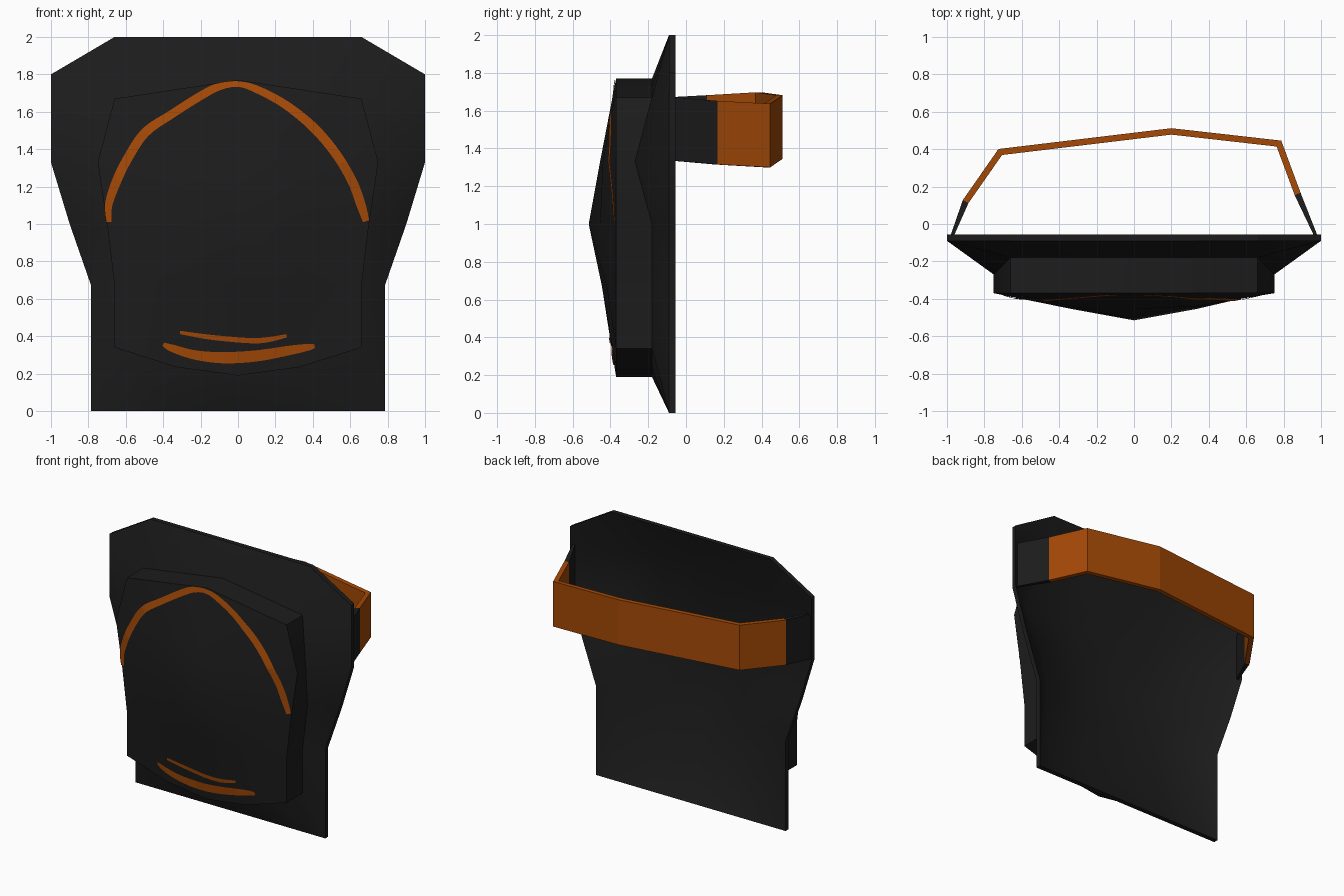
import bpy, bmesh
from math import radians
from mathutils import Vector
from mathutils.bvhtree import BVHTree

if "Cube" in bpy.data.objects:
    bpy.data.objects.remove(bpy.data.objects["Cube"])


def material(name, rgb):
    m = bpy.data.materials.new(name)
    m.use_nodes = True
    m.diffuse_color = (*rgb, 1)
    bsdf = next(n for n in m.node_tree.nodes if n.type == "BSDF_PRINCIPLED")
    bsdf.inputs["Base Color"].default_value = (*rgb, 1)
    return m


black = material("matte black", (0.012, 0.012, 0.012))
orange = material("burnt orange", (0.38, 0.068, 0.002))


def finish(name, bm, mats, smooth=False):
    mesh = bpy.data.meshes.new(name)
    bm.to_mesh(mesh)
    if smooth:
        mesh.shade_smooth()
        mesh.set_sharp_from_angle(angle=radians(30))
    for m in mats:
        mesh.materials.append(m)
    obj = bpy.data.objects.new(name, mesh)
    bpy.context.collection.objects.link(obj)
    return obj


def add_grid(bm, rows):
    """Skin a rectangular table of points and return its vertices."""
    vs = [[bm.verts.new(p) for p in row] for row in rows]
    for a, b in zip(vs, vs[1:]):
        for i in range(len(a) - 1):
            bm.faces.new((a[i], a[i + 1], b[i + 1], b[i]))
    return vs


def border(vs):
    return (vs[0] + [r[-1] for r in vs[1:]] + vs[-1][-2::-1]
            + [r[0] for r in vs[-2:0:-1]])


def slab(front, back):
    """Closed body between two matching grids."""
    bm = bmesh.new()
    a, b = border(add_grid(bm, front)), border(add_grid(bm, back))
    for i in range(len(a)):
        j = (i + 1) % len(a)
        bm.faces.new((a[i], a[j], b[j], b[i]))
    bmesh.ops.recalc_face_normals(bm, faces=bm.faces)
    return bm


def shift(rows, dy):
    return [[p + Vector((0, dy, 0)) for p in row] for row in rows]


# Dished base surface, described on one half and mirrored
heights = (2, 1.67, 1.33, 1, 0.67, 0.34, 0)
inner_x = (0.66, 0.66, 0.75, 0.7, 0.66, 0.66, 0.66)
outer_x = (1, 1, 1, 0.9, 0.785, 0.785, 0.785)
depth = ((0.09, 0.09, 0.09), (0.18, 0.18, 0.18), (0.265, 0.25, 0.27),
         (0.325, 0.265, 0.18), (0.255, 0.23, 0.18), (0.18, 0.18, 0.18),
         (0.09, 0.09, 0.09))
crown = {1: (0.1, 0.05), 5: (-0.15, -0.105)}

surface = []
for r, z in enumerate(heights):
    lift = crown.get(r, (0, 0))
    d = depth[r]
    half = [Vector((0, -d[0], z + lift[0])),
            Vector((0.33, -d[1], z + lift[1])),
            Vector((inner_x[r], -d[2], z)),
            Vector((outer_x[r], -0.09, 1.8 if r == 0 else z))]
    mirrored = [Vector((-p.x, p.y, p.z)) for p in half[:0:-1]]
    surface.append(mirrored + half)

# Back plate
finish("back_plate", slab(surface, shift(surface, 0.035)), [black], smooth=True)

# Raised front panel with a flat rim and a bulging centre
panel_base = [row[1:-1] for row in surface[1:-1]]
panel_front = shift(panel_base, -0.19)
for r, row in enumerate(panel_front):
    for c, p in enumerate(row):
        if r in (0, 4) or c in (0, 4):
            p.y = -0.37
panel_bm = slab(panel_front, panel_base)
finish("front_panel", panel_bm, [black], smooth=True)
tree = BVHTree.FromBMesh(panel_bm)


def on_panel(x, z):
    hit = tree.ray_cast(Vector((x, -2, z)), Vector((0, 1, 0)))[0]
    y = hit.y if hit and hit.y < -0.36 else -0.37
    return Vector((x, y - 0.006, z))


def smooth_path(pts, steps=6):
    """Catmull-Rom curve through the points."""
    q = [Vector(p) for p in pts]
    q = [q[0] * 2 - q[1]] + q + [q[-1] * 2 - q[-2]]
    out = []
    for a, b, c, d in zip(q, q[1:], q[2:], q[3:]):
        for s in range(steps):
            t = s / steps
            out.append((b * 2 + (c - a) * t + (a * 2 - b * 5 + c * 4 - d) * t ** 2
                        + (b * 3 - a - c * 3 + d) * t ** 3) / 2)
    return out + [q[-2]]


def painted_stroke(name, pts):
    """Stroke laid on the panel; each point is x, z and width."""
    path = smooth_path(pts)
    rows = []
    for i, p in enumerate(path):
        t = (path[min(i + 1, len(path) - 1)] - path[max(i - 1, 0)]).xy.normalized()
        side = Vector((-t.y, t.x)) * p.z / 2
        rows.append([on_panel(*(p.xy + side * k)) for k in (1, 0.33, -0.33, -1)])
    bm = bmesh.new()
    add_grid(bm, rows)
    for f in bm.faces:
        f.normal_update()
        if f.normal.y > 0:
            f.normal_flip()
    finish(name, bm, [orange])


# Painted arch and lower strokes
painted_stroke("arch_stripe", (
    (-0.69, 1.01, 0.03), (-0.692, 1.1, 0.04), (-0.653, 1.22, 0.05),
    (-0.59, 1.35, 0.05), (-0.495, 1.49, 0.05), (-0.35, 1.59, 0.045),
    (-0.2, 1.685, 0.045), (-0.1, 1.735, 0.04), (0, 1.748, 0.03),
    (0.1, 1.72, 0.04), (0.25, 1.64, 0.045), (0.4, 1.52, 0.05),
    (0.52, 1.38, 0.05), (0.61, 1.23, 0.05), (0.655, 1.11, 0.05),
    (0.685, 1.015, 0.035)))
painted_stroke("lower_stroke", (
    (-0.4, 0.357, 0.02), (-0.35, 0.335, 0.04), (-0.23, 0.3, 0.05),
    (-0.08, 0.285, 0.06), (0.1, 0.295, 0.06), (0.28, 0.325, 0.05),
    (0.38, 0.342, 0.035), (0.41, 0.347, 0.02)))
painted_stroke("upper_stroke", (
    (-0.31, 0.42, 0.018), (-0.15, 0.395, 0.026), (0.05, 0.377, 0.028),
    (0.15, 0.38, 0.028), (0.26, 0.402, 0.018)))

# Rear strap: x, y and lower edge height, black and thinner next to the plate
strap_path = ((-0.975, -0.07, 1.335), (-0.9, 0.12, 1.345), (-0.715, 0.385, 1.36),
              (0.2, 0.495, 1.345), (0.775, 0.43, 1.3), (0.875, 0.16, 1.315),
              (0.975, -0.07, 1.335))
bm = bmesh.new()
add_grid(bm, [[Vector(p), Vector(p) + Vector((0, 0, 0.337))] for p in strap_path])
for i, f in enumerate(bm.faces):
    f.material_index = 0 if i in (0, len(bm.faces) - 1) else 1
strap = finish("rear_strap", bm, [black, orange])
taper = strap.vertex_groups.new(name="taper")
for v in strap.data.vertices:
    taper.add([v.index], 0.5 if v.co.y < 0 else 1, "REPLACE")
thick = strap.modifiers.new("thickness", "SOLIDIFY")
thick.thickness = 0.034
thick.offset = 0
thick.use_even_offset = True
thick.vertex_group = "taper"
